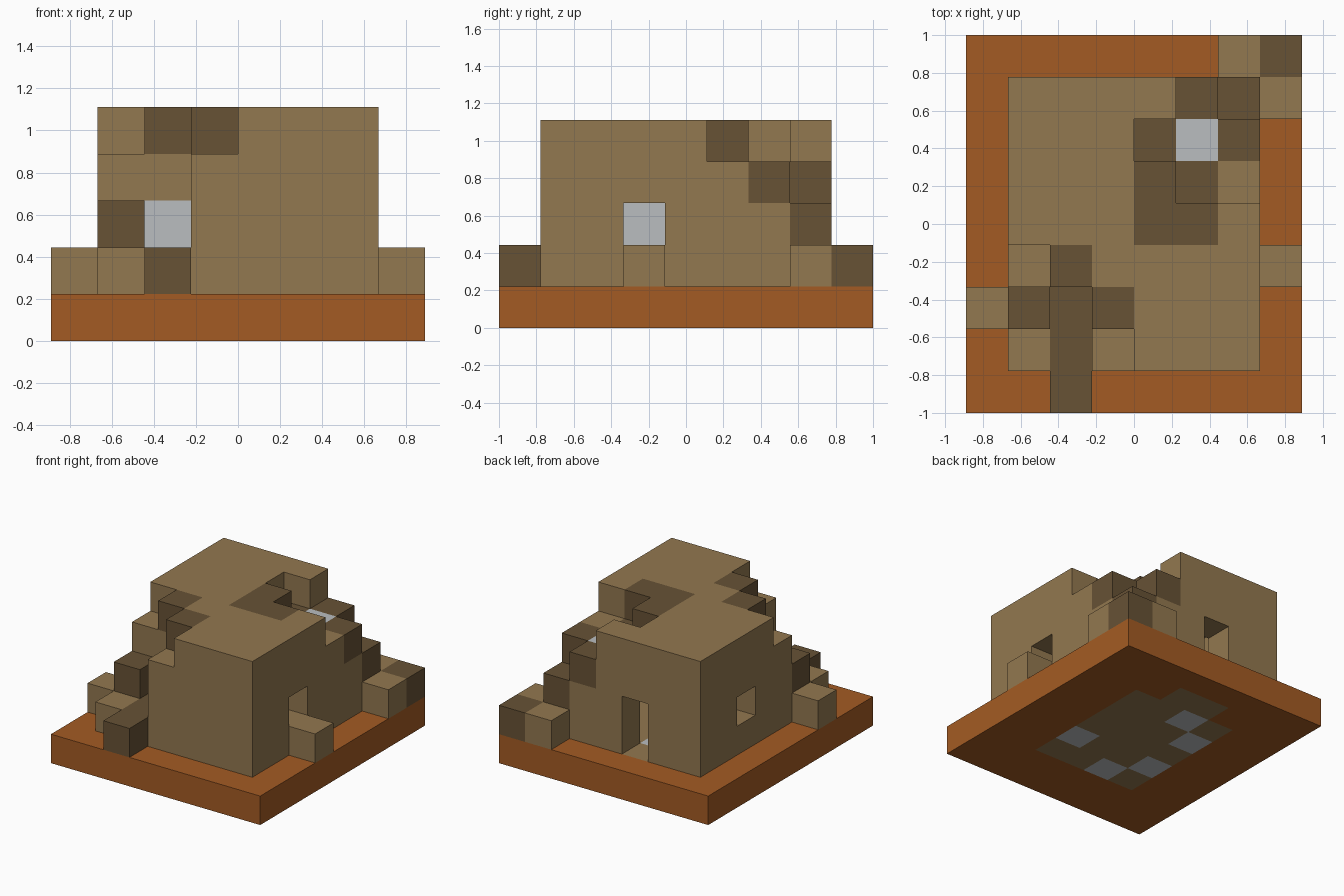
import bpy
import bmesh
from mathutils import Vector

cube = bpy.data.objects.get("Cube")
if cube:
    bpy.data.objects.remove(cube, do_unlink=True)

UNIT = 2 / 9
ORIGIN = Vector((-4, -4.5, 0))


def material(name, rgb):
    mat = bpy.data.materials.new(name)
    mat.use_nodes = True
    mat.diffuse_color = (*rgb, 1)
    mat.node_tree.nodes["Principled BSDF"].inputs["Base Color"].default_value = (*rgb, 1)
    return mat


MATS = [
    material("orange_sand", (0.37, 0.105, 0.017)),
    material("tan_brick", (0.29, 0.188, 0.080)),
    material("dark_brick", (0.136, 0.084, 0.036)),
    material("pale_stone", (0.49, 0.515, 0.527)),
]
SAND, TAN, DARK, PALE = range(4)
blocks = {}  # grid cell -> (part, colour)


def span(v):
    return range(v[0], v[1] + 1) if isinstance(v, tuple) else (v,)


def fill(part, colour, x, y, z):
    for i in span(x):
        for j in span(y):
            for k in span(z):
                blocks[i, j, k] = (part, colour)


def carve(x, y, z):
    for i in span(x):
        for j in span(y):
            for k in span(z):
                blocks.pop((i, j, k), None)


def paint(colour, *cells):
    for c in cells:
        blocks[c] = (blocks[c][0], colour)


# Ground slab with an inlaid floor and threshold
fill("ground", SAND, (0, 7), (0, 8), 0)
fill("floor", TAN, (2, 5), (2, 6), 0)
fill("floor", TAN, (3, 4), 7, 0)
paint(PALE, (5, 3, 0), (3, 2, 0), (2, 3, 0), (3, 6, 0), (2, 5, 0))

# Hollow walls and flat roof
fill("walls", TAN, (1, 6), (1, 7), (1, 3))
carve((2, 5), (2, 6), (1, 3))
fill("roof", TAN, (1, 6), (1, 7), 4)
paint(DARK, (4, 4, 4), (5, 4, 4), (4, 5, 4))

# Back door and side windows
carve(3, 7, (1, 2))
carve(6, 3, 2)
carve(1, 5, 2)

# Collapsed front corner: stepped remains around an open nook
carve((1, 2), (1, 2), (1, 4))
carve(1, 3, 4)
carve(3, 1, 4)
fill("front_corner", TAN, 1, (1, 2), 1)
fill("front_corner", DARK, 1, 2, 2)
fill("front_corner", DARK, 2, (1, 2), 1)
fill("front_corner", TAN, 2, 3, (1, 3))
fill("front_corner", TAN, 3, 2, (1, 3))
paint(PALE, (2, 3, 2))
paint(DARK, (2, 3, 4), (3, 2, 4))

# Collapsed back corner: sunken roof blocks and steps
carve((5, 6), (5, 7), 4)
carve(4, 6, 4)
carve(6, 7, 3)
fill("back_corner", DARK, 5, 5, 3)
fill("back_corner", DARK, 4, 6, 3)
fill("back_corner", PALE, 5, 6, 3)
paint(DARK, (6, 6, 3), (5, 7, 3), (6, 7, 2))

# Loose blocks on the ground
fill("rubble", DARK, 2, 0, 1)
fill("rubble", DARK, 7, 8, 1)
for x, y in ((0, 2), (7, 3), (7, 7), (6, 8)):
    fill("rubble", TAN, x, y, 1)


def build(part):
    """Mesh the exposed block sides of one part."""
    bm = bmesh.new()
    for cell, (name, colour) in blocks.items():
        if name != part:
            continue
        centre = Vector(cell) + Vector((0.5, 0.5, 0.5)) + ORIGIN
        for axis in range(3):
            for sign in (-1, 1):
                near = list(cell)
                near[axis] += sign
                if tuple(near) in blocks:
                    continue
                n, u, v = Vector(), Vector(), Vector()
                n[axis] = sign / 2
                u[(axis + 1) % 3] = 0.5
                v[(axis + 2) % 3] = sign / 2
                corners = (-u - v, u - v, u + v, v - u)
                face = bm.faces.new([bm.verts.new((centre + n + c) * UNIT) for c in corners])
                face.material_index = colour
    bmesh.ops.remove_doubles(bm, verts=bm.verts, dist=0.001)
    mesh = bpy.data.meshes.new(part)
    for mat in MATS:
        mesh.materials.append(mat)
    bm.to_mesh(mesh)
    bm.free()
    bpy.context.scene.collection.objects.link(bpy.data.objects.new(part, mesh))


for part in sorted({name for name, _ in blocks.values()}):
    build(part)
